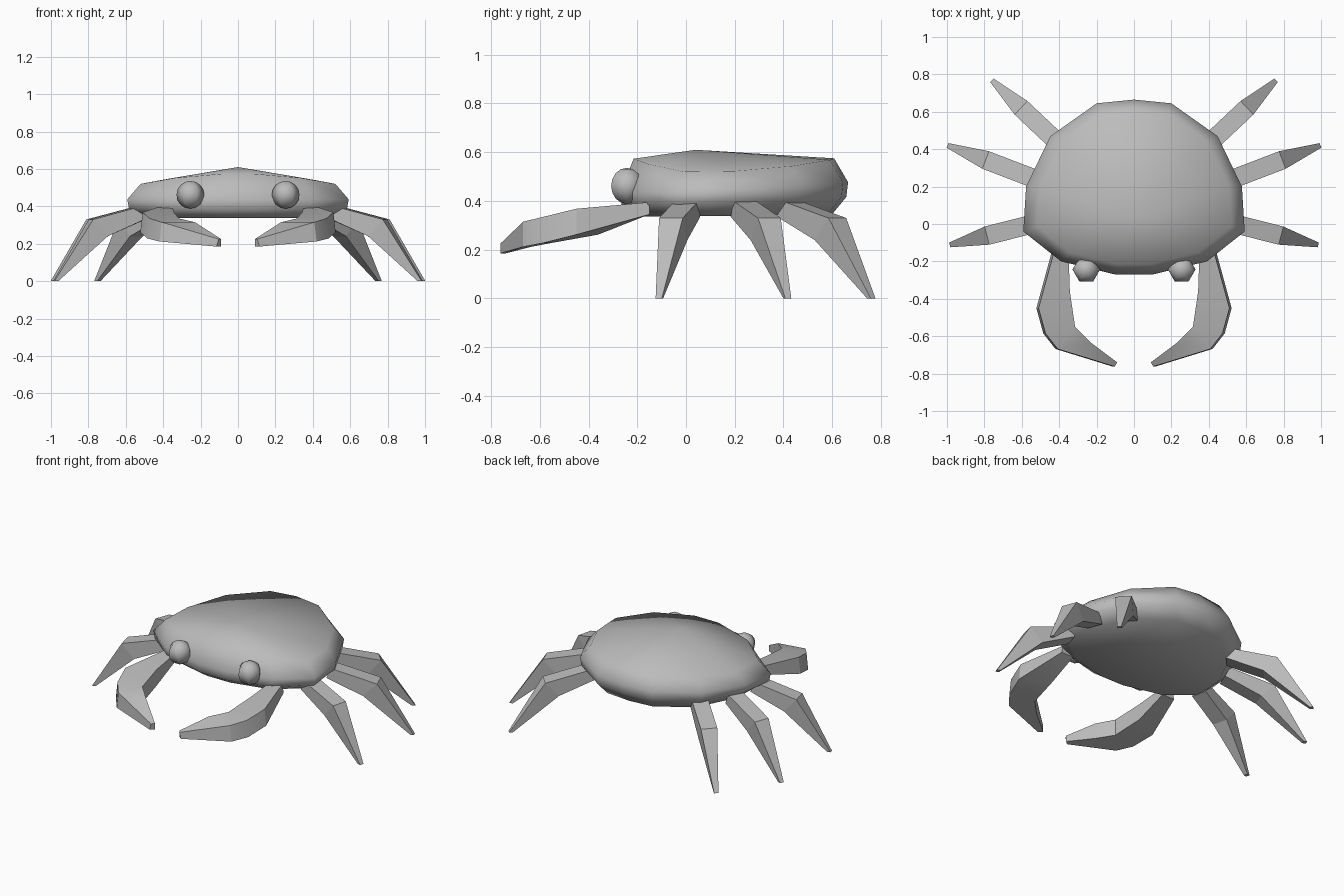
import bpy, math
from mathutils import Vector

if "Cube" in bpy.data.objects:
    bpy.data.objects.remove(bpy.data.objects["Cube"])

shell = bpy.data.materials.new("shell grey")
shell.diffuse_color = (0.5, 0.5, 0.5, 1)
shell.use_nodes = True
shell.node_tree.nodes["Principled BSDF"].inputs["Base Color"].default_value = shell.diffuse_color


def make(name, verts, faces, smooth=None):
    me = bpy.data.meshes.new(name)
    me.from_pydata([tuple(v) for v in verts], [], faces)
    me.materials.append(shell)
    ob = bpy.data.objects.new(name, me)
    bpy.context.collection.objects.link(ob)
    # consistent outward normals
    bpy.context.view_layer.objects.active = ob
    ob.select_set(True)
    bpy.ops.object.mode_set(mode='EDIT')
    bpy.ops.mesh.select_all(action='SELECT')
    bpy.ops.mesh.normals_make_consistent(inside=False)
    bpy.ops.object.mode_set(mode='OBJECT')
    if smooth:
        bpy.ops.object.shade_smooth_by_angle(angle=math.radians(smooth))
    ob.select_set(False)
    return ob


def loft(name, rings, smooth=None):
    """Skin equal-sized rings and cap both ends."""
    n = len(rings[0])
    faces = [(r * n + i, r * n + (i + 1) % n, (r + 1) * n + (i + 1) % n, (r + 1) * n + i)
             for r in range(len(rings) - 1) for i in range(n)]
    last = (len(rings) - 1) * n
    faces += [tuple(range(n)), tuple(range(last, last + n))]
    return make(name, [p for ring in rings for p in ring], faces, smooth)


# Body: scaled copies of one outline, closed by an apex on top
half = [(0.2, 0.645), (0.447, 0.47), (0.577, 0.2), (0.592, -0.04), (0.39, -0.2), (0.1, -0.27)]
outline = [(0, 0.665)] + half + [(-x, y) for x, y in reversed(half)]
n, cy = len(outline), 0.19


def body_ring(scale, height):
    pts = [(x * scale, cy + (y - cy) * scale) for x, y in outline]
    return [(x, y, height(x, y)) for x, y in pts]


rings = [
    body_ring(0.86, lambda x, y: 0.337 + 0.012 * max(0, y)),
    body_ring(0.985, lambda x, y: 0.39 + 0.04 * y),
    body_ring(1.0, lambda x, y: 0.437 + 0.06 * max(0, y)),
    body_ring(0.88, lambda x, y: 0.575 - 0.055 * (x / 0.52) ** 2),
]
verts = [p for r in rings for p in r] + [(0, 0.04, 0.61)]
faces = [(r * n + i, r * n + (i + 1) % n, (r + 1) * n + (i + 1) % n, (r + 1) * n + i)
         for r in range(3) for i in range(n)]
faces += [tuple(range(n))] + [(3 * n + i, 3 * n + (i + 1) % n, 4 * n) for i in range(n)]
make("body", verts, faces, 80)


# Walking legs: root, knee and foot sections along a straight heading
def leg(name, side, root, tip):
    a, b = Vector(root), Vector(tip)
    length, d = (b - a).length, (b - a).normalized()
    w = Vector((-d.y, d.x))
    # distance and height of the top, then the bottom, then width
    sections = [(0.03, 0.40, 0.0, 0.335, 0.10),
                (0.59 * length, 0.33, 0.43 * length, 0.24, 0.10),
                (length, 0.0, length - 0.022, 0.0, 0.026)]
    rings = []
    for dt, zt, db, zb, width in sections:
        ring = []
        for dist, z, s in ((dt, zt, 1), (dt, zt, -1), (db, zb, -1), (db, zb, 1)):
            p = a + d * dist + w * (s * width / 2)
            ring.append((p.x * side, p.y, z))
        rings.append(ring)
    loft(name, rings)


# Claws: inner edge, outer edge, bottom and top heights
claw = [((0.35, -0.15), (0.44, -0.15), 0.345, 0.395),
        ((0.343, -0.36), (0.522, -0.45), 0.262, 0.368),
        ((0.315, -0.55), (0.485, -0.585), 0.228, 0.335),
        ((0.23, -0.635), (0.42, -0.668), 0.212, 0.315),
        ((0.09, -0.74), (0.115, -0.762), 0.185, 0.225)]

for side, label in ((1, "right"), (-1, "left")):
    leg("front_leg_" + label, side, (0.50, 0.01), (0.985, -0.112))
    leg("middle_leg_" + label, side, (0.50, 0.23), (0.997, 0.42))
    leg("rear_leg_" + label, side, (0.38, 0.41), (0.76, 0.768))

    loft("claw_" + label, [[(side * i[0], i[1], zt), (side * (o[0] - 0.012), o[1], zt),
                            (side * o[0], o[1], zb), (side * i[0], i[1], zb)]
                           for i, o, zb, zt in claw], 25)

    # Eyes
    bpy.ops.mesh.primitive_uv_sphere_add(segments=6, ring_count=8, radius=0.074,
                                         location=(side * 0.255, -0.243, 0.462),
                                         rotation=(0, 0, math.pi / 6))
    eye = bpy.context.object
    eye.name = "eye_" + label
    eye.data.materials.append(shell)
    bpy.ops.object.shade_smooth()
    eye.select_set(False)
